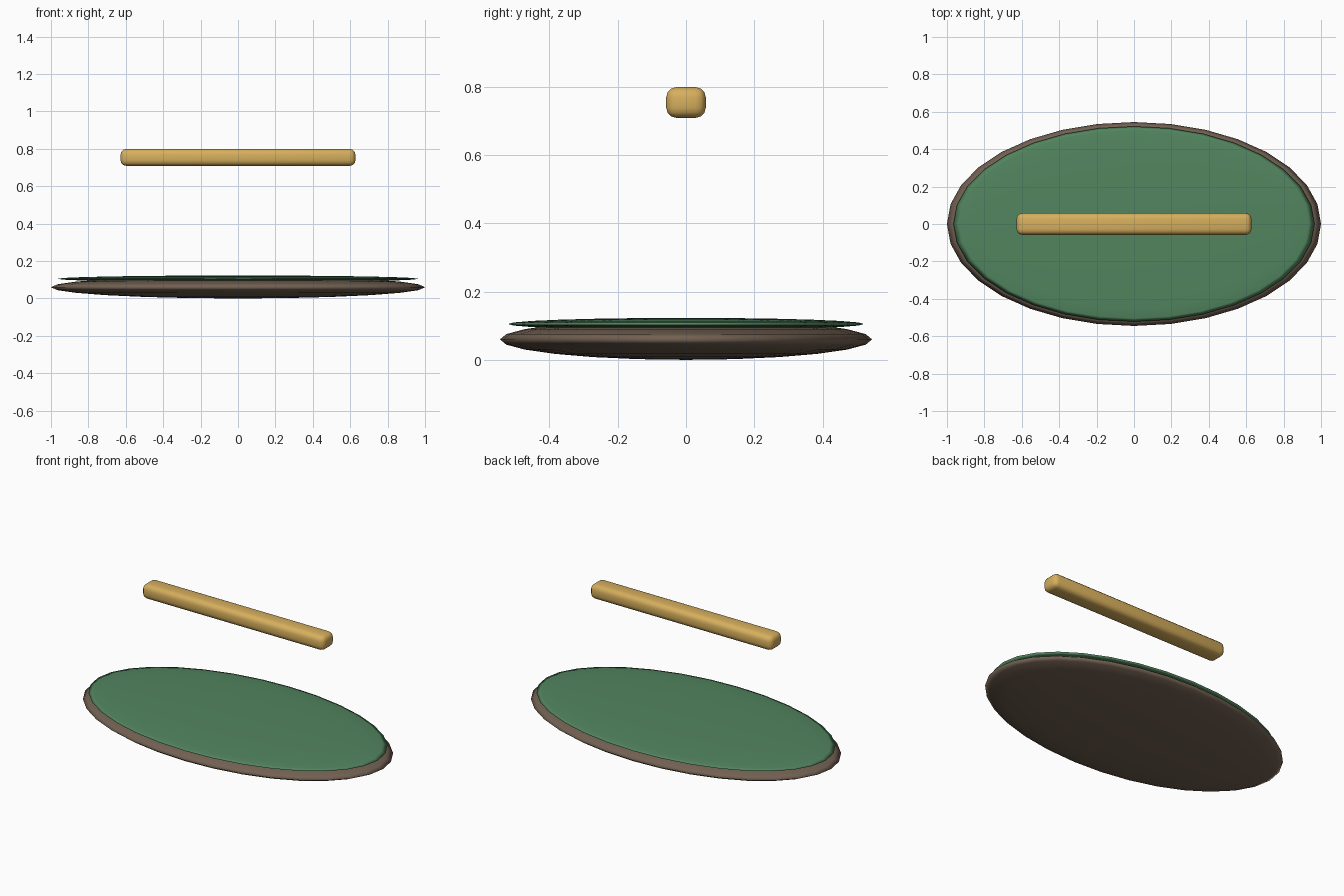
import bpy

if "Cube" in bpy.data.objects:
    bpy.data.objects.remove(bpy.data.objects["Cube"])


def paint(obj, name, rgb):
    mat = bpy.data.materials.new(name)
    mat.diffuse_color = (*rgb, 1)
    mat.use_nodes = True
    mat.node_tree.nodes["Principled BSDF"].inputs["Base Color"].default_value = mat.diffuse_color
    obj.data.materials.append(mat)


def flat_ellipsoid(name, radii, z, rgb):
    bpy.ops.mesh.primitive_uv_sphere_add(segments=32, ring_count=12, radius=1, location=(0, 0, z))
    obj = bpy.context.object
    obj.name = name
    obj.scale = radii
    bpy.ops.object.transform_apply(location=False, rotation=False, scale=True)
    bpy.ops.object.shade_smooth()
    paint(obj, name + "_colour", rgb)
    return obj


# Brown lens-shaped base and the thin green surface on top
flat_ellipsoid("base", (1.0, 0.545, 0.06), 0.06, (0.17, 0.12, 0.085))
flat_ellipsoid("green_top", (0.965, 0.522, 0.018), 0.105, (0.085, 0.235, 0.115))

# Floating golden bar with rounded edges
bpy.ops.mesh.primitive_cube_add(size=1, location=(0, 0, 0.754))
bar = bpy.context.object
bar.name = "bar"
bar.scale = (1.256, 0.116, 0.09)
bpy.ops.object.transform_apply(location=False, rotation=False, scale=True)
bevel = bar.modifiers.new("round_edges", 'BEVEL')
bevel.width = 0.03
bevel.segments = 3
bpy.ops.object.shade_smooth()
paint(bar, "bar_colour", (0.68, 0.43, 0.11))
